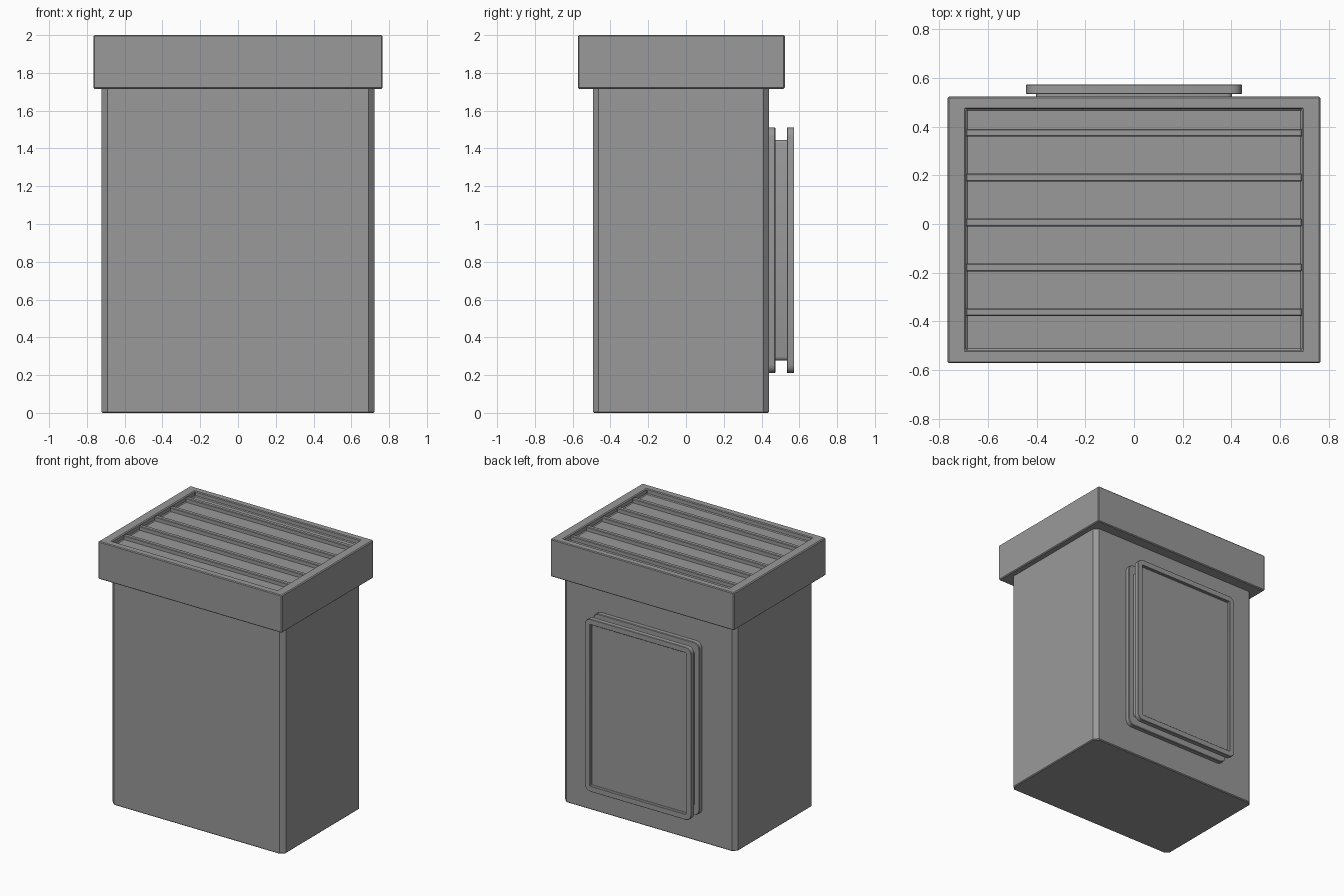
import bpy, bmesh, math

if "Cube" in bpy.data.objects:
    bpy.data.objects.remove(bpy.data.objects["Cube"])

# Dark grey finish shared by every part
grey = bpy.data.materials.new("dark_grey")
grey.diffuse_color = (0.32, 0.32, 0.32, 1)
grey.use_nodes = True
grey.node_tree.nodes["Principled BSDF"].inputs["Base Color"].default_value = grey.diffuse_color


def finish(name, bm, bevel=0.0, smooth=False):
    bmesh.ops.recalc_face_normals(bm, faces=bm.faces)
    mesh = bpy.data.meshes.new(name)
    bm.to_mesh(mesh)
    bm.free()
    mesh.materials.append(grey)
    obj = bpy.data.objects.new(name, mesh)
    bpy.context.collection.objects.link(obj)
    if bevel:
        mod = obj.modifiers.new("edge_bevel", 'BEVEL')
        mod.width = bevel
        mod.segments = 1
        mod.limit_method = 'ANGLE'
        mod.angle_limit = math.radians(50)
    if smooth:
        bpy.context.view_layer.objects.active = obj
        obj.select_set(True)
        bpy.ops.object.shade_smooth_by_angle(angle=math.radians(35))
        obj.select_set(False)
    return obj


def box(lo, hi):
    bm = bmesh.new()
    bmesh.ops.create_cube(bm, size=1)
    for v in bm.verts:
        for i in range(3):
            v.co[i] = (lo[i] + hi[i]) / 2 + v.co[i] * (hi[i] - lo[i])
    return bm


def bevel_along(bm, axis, width, segments):
    edges = [e for e in bm.edges
             if abs(e.verts[0].co[axis] - e.verts[1].co[axis]) > 1e-4]
    bmesh.ops.bevel(bm, geom=edges, offset=width, segments=segments,
                    profile=0.5, affect='EDGES')


def recess(bm, axis, border, depth):
    """Flat border around the face, then straight walls down to a sunken floor."""
    bm.normal_update()
    face = max(bm.faces, key=lambda f: f.calc_center_median()[axis])
    bmesh.ops.inset_region(bm, faces=[face], thickness=border, use_even_offset=True)
    floor = bmesh.ops.extrude_discrete_faces(bm, faces=[face])["faces"][0]
    bmesh.ops.translate(bm, verts=list(floor.verts),
                        vec=[-depth if i == axis else 0 for i in range(3)])


# Main cabinet with chamfered upright corners
bm = box((-0.722, -0.493, 0), (0.722, 0.44, 1.74))
bevel_along(bm, 2, 0.031, 1)
finish("cabinet_body", bm, 0.006)

# Overhanging cap with a sunken top
bm = box((-0.766, -0.572, 1.716), (0.766, 0.523, 2.0))
recess(bm, 2, 0.076, 0.04)
# the front and rear borders are narrower than the side ones
for v in bm.verts:
    if abs(v.co.x) < 0.72:
        v.co.y = -0.518 if v.co.y < 0 else 0.472
finish("cap", bm, 0.006)

# Vent slats across the sunken top
for i in range(5):
    y = 0.375 - i * 0.1844
    bm = box((-0.69, y - 0.016, 1.95), (0.69, y + 0.016, 1.99))
    finish(f"vent_slat_{i + 1}", bm, 0.004)

# Rear hatch: mounting plate, narrower neck and framed door
bm = box((-0.443, 0.43, 0.21), (0.443, 0.473, 1.511))
bevel_along(bm, 1, 0.045, 4)
finish("hatch_mount", bm, 0.004, True)

bm = box((-0.402, 0.46, 0.277), (0.402, 0.54, 1.446))
bevel_along(bm, 1, 0.02, 3)
finish("hatch_neck", bm, 0, True)

bm = box((-0.443, 0.535, 0.21), (0.443, 0.573, 1.511))
bevel_along(bm, 1, 0.045, 4)
recess(bm, 1, 0.042, 0.022)
finish("hatch_door", bm, 0.003, True)
